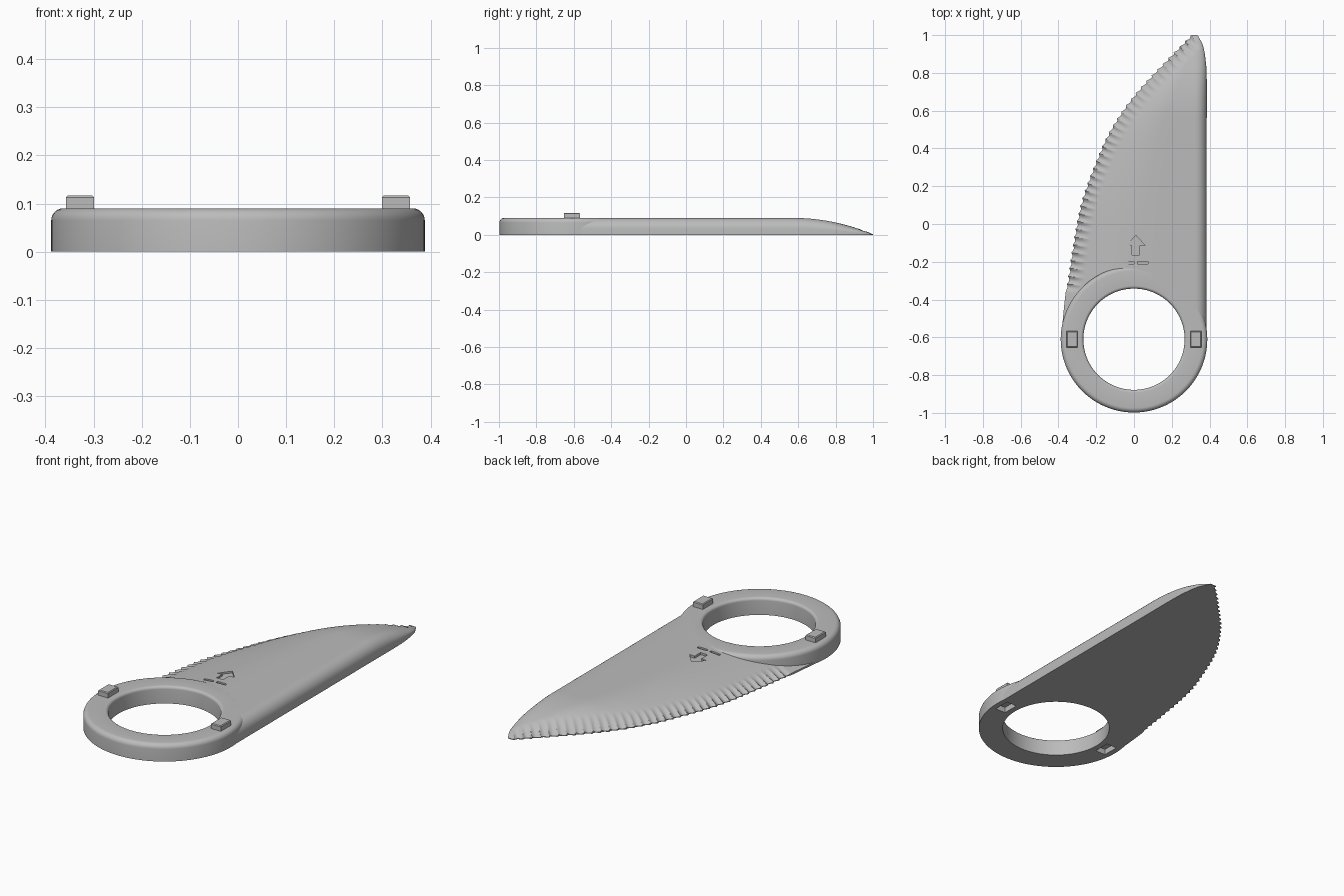
import bpy, bmesh, math
from mathutils import Vector

old = bpy.data.objects.get("Cube")
if old:
    bpy.data.objects.remove(old, do_unlink=True)

grey = bpy.data.materials.new("plain_grey")
grey.use_nodes = True
grey.diffuse_color = (0.5, 0.5, 0.5, 1)
grey.node_tree.nodes["Principled BSDF"].inputs["Base Color"].default_value = (0.5, 0.5, 0.5, 1)

H = 0.09                 # body thickness
RING_Y = -0.61           # ring centre
R_OUT, R_IN = 0.388, 0.268


def make_object(name, bm):
    bmesh.ops.recalc_face_normals(bm, faces=bm.faces)
    mesh = bpy.data.meshes.new(name)
    bm.to_mesh(mesh)
    bm.free()
    mesh.materials.append(grey)
    obj = bpy.data.objects.new(name, mesh)
    bpy.context.collection.objects.link(obj)
    return obj


def activate(obj):
    bpy.ops.object.select_all(action='DESELECT')
    obj.select_set(True)
    bpy.context.view_layer.objects.active = obj


def loft(name, sections, closed):
    """Skin a list of closed cross-sections."""
    bm = bmesh.new()
    rows = [[bm.verts.new(p) for p in sec] for sec in sections]
    pairs = list(zip(rows, rows[1:])) + ([(rows[-1], rows[0])] if closed else [])
    for a, b in pairs:
        for i in range(len(a)):
            j = (i + 1) % len(a)
            bm.faces.new((a[i], a[j], b[j], b[i]))
    if not closed:
        bm.faces.new(rows[0])
        bm.faces.new(rows[-1])
    return make_object(name, bm)


def prism(name, outline, z0, z1):
    """Extrude a flat outline between two heights."""
    return loft(name, [[(x, y, z) for x, y in outline] for z in (z0, z1)], False)


def rectangle(cx, cy, hx, hy):
    return [(cx - hx, cy - hy), (cx + hx, cy - hy), (cx + hx, cy + hy), (cx - hx, cy + hy)]


def cut(obj, cutter):
    activate(obj)
    mod = obj.modifiers.new("cut", 'BOOLEAN')
    mod.operation, mod.solver, mod.object = 'DIFFERENCE', 'EXACT', cutter
    bpy.ops.object.modifier_apply(modifier=mod.name)


def curve_through(points):
    """Smooth x(y) through points given as (y, x)."""
    n = len(points)
    slope = []
    for i in range(n):
        a, b = points[max(i - 1, 0)], points[min(i + 1, n - 1)]
        slope.append((b[1] - a[1]) / (b[0] - a[0]))

    def value(y):
        k = 0
        while k < n - 2 and y > points[k + 1][0]:
            k += 1
        (y0, x0), (y1, x1) = points[k], points[k + 1]
        h = y1 - y0
        t = (y - y0) / h
        return ((1 + 2 * t) * (1 - t) ** 2 * x0 + t * (1 - t) ** 2 * h * slope[k]
                + t * t * (3 - 2 * t) * x1 + t * t * (t - 1) * h * slope[k + 1])
    return value


# Blade outline: curved cutting edge on the right, straight spine on the left
cutting_edge = curve_through([(-0.61, -0.387), (-0.35, -0.36), (-0.03, -0.312), (0.13, -0.277),
                              (0.315, -0.21), (0.5, -0.127), (0.685, 0.0), (0.9, 0.2), (1.0, 0.3)])
spine_edge = curve_through([(-0.61, 0.385), (0.5, 0.385), (0.78, 0.385), (0.86, 0.38),
                            (0.945, 0.365), (1.0, 0.337)])

ROWS = 440
STEP = (1.0 - RING_Y) / ROWS
ys = [RING_Y + STEP * i for i in range(ROWS + 1)]
arc = [0.0]
for y0, y1 in zip(ys, ys[1:]):
    arc.append(arc[-1] + math.hypot(y1 - y0, cutting_edge(y1) - cutting_edge(y0)))


def scallop(y):
    """Tooth pattern: 0 at each point, 1 in the middle of each hollow."""
    f = min(max((y - RING_Y) / STEP, 0), ROWS - 0.001)
    i = int(f)
    s = arc[i] + (arc[i + 1] - arc[i]) * (f - i)
    fade = min(max((y + 0.36) / 0.04, 0), 1)
    return fade * abs(math.sin(math.pi * s / 0.042))


# Blade sections: sharpened on one side, rounded over the spine, drooping at the tip
sections = []
for y in ys:
    xl, xr = cutting_edge(y), spine_edge(y)
    width = xr - xl
    m = (cutting_edge(y + 0.005) - cutting_edge(y - 0.005)) / 0.01
    norm = math.sqrt(1 + m * m)
    thick = H - 0.086 * (max(y - 0.57, 0) / 0.43) ** 2
    groove_zone, radius = min(0.12, 0.35 * width), min(0.06, 0.35 * width)
    start = min(0.010 * scallop(y) * norm, 0.2 * width)
    middle = width - groove_zone - radius
    offsets = [start + (groove_zone - start) * i / 12 for i in range(12)]
    offsets += [groove_zone + middle * i / 12 for i in range(12)]
    offsets += [width - radius * (1 - math.sin(math.pi / 2 * i / 8)) for i in range(9)]
    top = []
    for dx in offsets:
        t = min(dx / (0.55 * width), 1)
        z = thick * (0.11 + 0.89 * (1 - (1 - t) ** 2))
        depth = 0.016 * max(0, 1 - dx / norm / 0.085)
        z -= depth * scallop(y + dx * m / norm ** 2)
        e = max(0, 1 - (width - dx) / radius)
        z -= thick * 0.65 * (1 - math.sqrt(max(0, 1 - e * e)))
        top.append((xl + dx, y, max(z, 0.003)))
    sections.append([(xl + start, y, 0)] + top + [(xr, y, 0)])
blade = loft("blade", sections, False)

# Ring handle: rounded profile turned about the ring centre
profile = [(R_IN, 0), (R_OUT, 0)]
for r, cx, a0 in ((0.025, R_OUT - 0.025, 0), (0.015, R_IN + 0.015, 90)):
    for i in range(7):
        a = math.radians(a0 + 15 * i)
        profile.append((cx + r * math.cos(a), H - r + r * math.sin(a)))
SEG = 128
turn = [2 * math.pi * i / SEG for i in range(SEG)]
ring = loft("ring_handle", [[(r * math.cos(a), RING_Y + r * math.sin(a), z) for r, z in profile]
                            for a in turn], True)

# Finger hole, sockets under the ring and engraved marks
hole = prism("hole_cutter", [(0.32 * math.cos(a), RING_Y + 0.32 * math.sin(a)) for a in turn], -0.1, 0.2)
sockets = [prism("socket_cutter", rectangle(x, RING_Y, 0.03, 0.044), -0.1, 0.03) for x in (-0.328, 0.328)]
marks = [prism("dash_cutter", rectangle(x, -0.205, 0.028, 0.007), 0.078, 0.2) for x in (-0.027, 0.047)]
half = [(0.02, -0.165), (0.02, -0.115), (0.05, -0.115)]
arrow = half + [(0, -0.06)] + [(-x, y) for x, y in reversed(half)]
marks.append(prism("arrow_cutter", [(x + 0.01, y) for x, y in arrow], 0.078, 0.2))

for cutter in [hole] + sockets + marks:
    cut(blade, cutter)
for cutter in sockets:
    cut(ring, cutter)
for cutter in [hole] + sockets + marks:
    bpy.data.objects.remove(cutter, do_unlink=True)

# Locking lugs on top of the ring
lugs = []
for side, x in (("right", -0.328), ("left", 0.328)):
    lug = prism(side + "_lug", rectangle(x, RING_Y, 0.029, 0.043), 0.08, 0.117)
    bm = bmesh.new()
    bm.from_mesh(lug.data)
    rim = [e for e in bm.edges if all(v.co.z > 0.1 for v in e.verts)]
    bmesh.ops.bevel(bm, geom=rim, offset=0.004, segments=1, affect='EDGES')
    bm.to_mesh(lug.data)
    bm.free()
    lugs.append(lug)

for obj in (blade, ring):
    activate(obj)
    bpy.ops.object.shade_smooth_by_angle(angle=math.radians(35))
